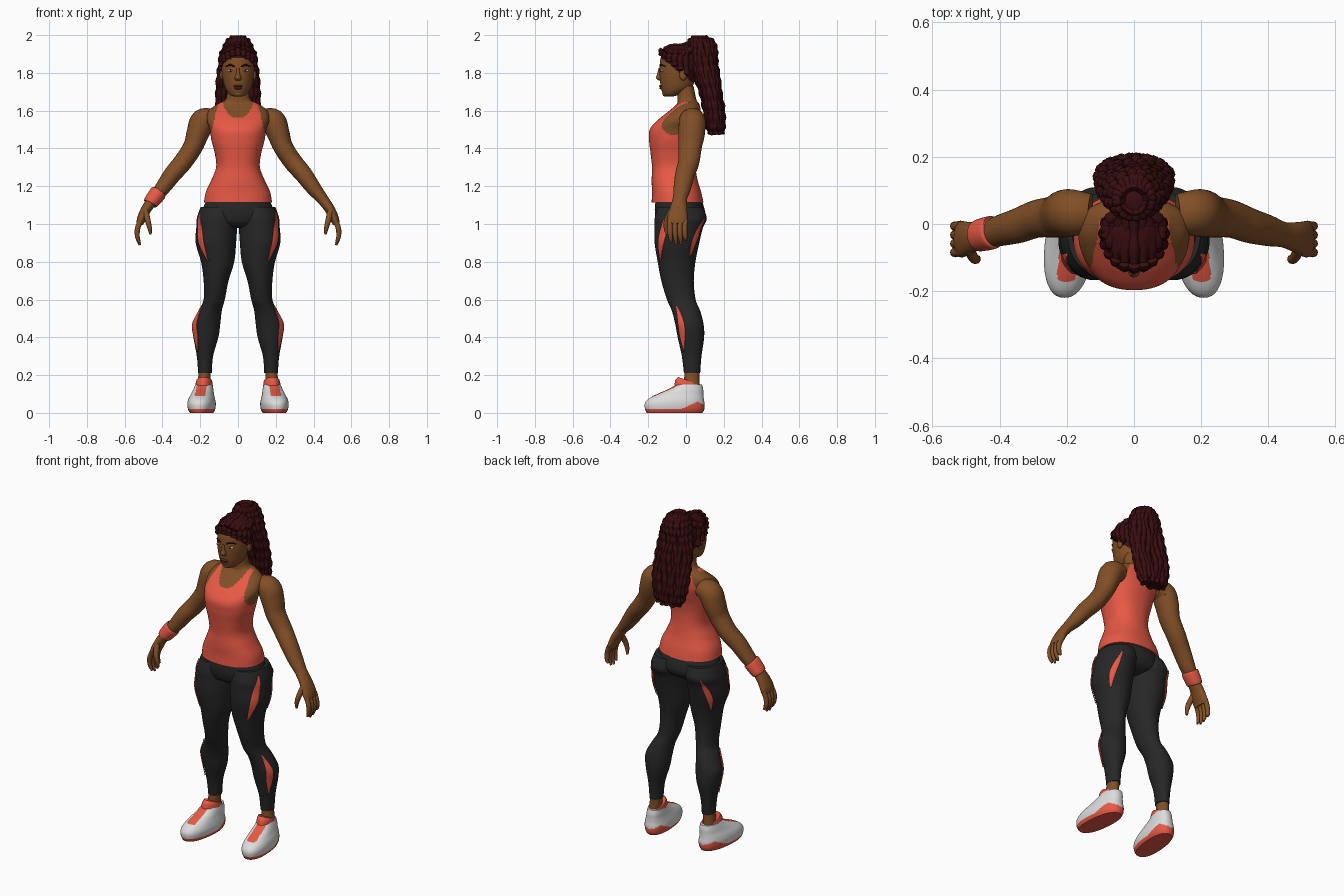
import bpy, bmesh, math, random
from mathutils import Vector

if "Cube" in bpy.data.objects:
    bpy.data.objects.remove(bpy.data.objects["Cube"])
random.seed(4)


def material(name, r, g, b):
    m = bpy.data.materials.new(name)
    m.use_nodes = True
    m.diffuse_color = (r, g, b, 1)
    m.node_tree.nodes["Principled BSDF"].inputs["Base Color"].default_value = (r, g, b, 1)
    m.node_tree.nodes["Principled BSDF"].inputs["Roughness"].default_value = 0.8
    return m


skin = material("brown skin", .22, .078, .02)
hair = material("dark red hair", .04, .004, .005)
coral = material("coral cloth", .8, .1, .06)
black = material("black leggings", .02, .02, .021)
white = material("white shoe", .72, .72, .73)
lip = material("dark lips", .13, .035, .014)


def finish(name, bm, mats, rule=None):
    bmesh.ops.recalc_face_normals(bm, faces=bm.faces)
    for f in bm.faces:
        f.material_index = rule(f.calc_center_median()) if rule else 0
    me = bpy.data.meshes.new(name)
    bm.to_mesh(me)
    bm.free()
    for m in mats:
        me.materials.append(m)
    ob = bpy.data.objects.new(name, me)
    bpy.context.collection.objects.link(ob)
    bpy.ops.object.select_all(action='DESELECT')
    ob.select_set(True)
    bpy.context.view_layer.objects.active = ob
    bpy.ops.object.shade_smooth_by_angle(angle=math.radians(50))
    return ob


def smooth(keys, n):
    """Catmull-Rom through the key rings (x, y, z, radius a, radius b)."""
    k = [keys[0]] + list(keys) + [keys[-1]]
    out = []
    for i in range(1, len(k) - 2):
        for j in range(n):
            t = j / n
            out.append([.5 * (2 * b + (c - a) * t + (2 * a - 5 * b + 4 * c - d) * t * t
                              + (3 * b - a - 3 * c + d) * t ** 3)
                        for a, b, c, d in zip(*k[i - 1:i + 3])])
    return out + [list(keys[-1])]


def ring_point(r, t, p=2, grow=0, u=Vector((1, 0, 0)), v=Vector((0, 1, 0))):
    c, s = math.cos(t), math.sin(t)
    c = math.copysign(abs(c) ** (2 / p), c)
    s = math.copysign(abs(s) ** (2 / p), s)
    return Vector(r[:3]) + u * (r[3] + grow) * c + v * (r[4] + grow) * s


def loft(name, keys, mats, side=1, sides=32, n=4, p=2, rule=None, along=False):
    """Skin rings together; level rings, or square to the path if along."""
    rings = smooth(keys, n) if n > 1 else keys
    bm, rows = bmesh.new(), []
    for i, r in enumerate(rings):
        frame = {}
        if along:
            d = Vector(rings[min(i + 1, len(rings) - 1)][:3]) - Vector(rings[max(i - 1, 0)][:3])
            ref = Vector((0, 1, 0)) if abs(d.normalized().y) < .9 else Vector((0, 0, 1))
            u = d.cross(ref).normalized()
            frame = dict(u=u, v=d.cross(u).normalized())
        row = []
        for j in range(sides):
            q = ring_point(r, math.tau * j / sides, p, **frame)
            row.append(bm.verts.new((q.x * side, q.y, q.z)))
        rows.append(row)
    for a, b in zip(rows, rows[1:]):
        for j in range(sides):
            bm.faces.new((a[j], a[j - 1], b[j - 1], b[j]))
    bm.faces.new(rows[0])
    bm.faces.new(rows[-1])
    return finish(name, bm, mats, rule)


def blob(name, loc, size, mat):
    bm = bmesh.new()
    bmesh.ops.create_uvsphere(bm, u_segments=16, v_segments=10, radius=1)
    bmesh.ops.scale(bm, vec=size, verts=bm.verts)
    bmesh.ops.translate(bm, vec=loc, verts=bm.verts)
    return finish(name, bm, [mat])


def stripe(name, keys, side, z0, z1, a0, a1, width):
    """Thin tapered cloth strip lying on a leg, angles in degrees from outward."""
    rings = [r for r in smooth(keys, 8) if z0 <= r[2] <= z1]
    bm, rows = bmesh.new(), []
    for r in rings:
        t = (r[2] - z0) / (z1 - z0)
        w = width * (.1 + max(0, math.sin(math.pi * t)))
        row = []
        for j in range(-3, 4):
            q = ring_point(r, math.radians(a0 + (a1 - a0) * t + w * j / 3), grow=.004)
            row.append(bm.verts.new((q.x * side, q.y, q.z)))
        rows.append(row)
    for a, b in zip(rows, rows[1:]):
        for j in range(6):
            bm.faces.new((a[j], a[j + 1], b[j + 1], b[j]))
    ob = finish(name, bm, [coral])
    mod = ob.modifiers.new("thickness", 'SOLIDIFY')
    mod.thickness = .004
    mod.offset = 0


# Torso with tank top; bare shoulders and neck
def tank_rule(c):
    x, z = abs(c.x), c.z
    if z < 1.46:
        return 1
    arm = .148 - (.25 if c.y < .01 else .42) * (z - 1.46)
    scoop = .1 if c.y < .01 else .05
    neck = (x / .08) ** 2 + ((z - 1.66) / scoop) ** 2 < 1
    return 0 if z > 1.65 or x > arm or neck else 1


torso = [(0, -.045, 1.115, .18, .137), (0, -.05, 1.17, .17, .13), (0, -.06, 1.23, .142, .122),
         (0, -.065, 1.3, .116, .115), (0, -.07, 1.37, .122, .117), (0, -.07, 1.44, .14, .125),
         (0, -.06, 1.5, .15, .132), (0, -.035, 1.55, .165, .115), (0, -.005, 1.6, .155, .083),
         (0, .01, 1.635, .11, .06), (0, .005, 1.66, .066, .05), (0, -.005, 1.73, .055, .045)]
loft("torso_and_tank_top", torso, [skin, coral], sides=96, n=8, p=2.3, rule=tank_rule)

# Hips
hips = [(0, -.04, 1.15, .155, .115), (0, -.035, 1.09, .183, .13), (0, -.03, 1.04, .2, .132),
        (0, -.035, 1.0, .17, .11), (0, -.04, .98, .09, .06)]
loft("hips", hips, [black], sides=48)

leg = [(.1, -.03, 1.09, .098, .12), (.112, -.028, 1.03, .106, .138), (.113, -.038, .98, .108, .128),
       (.117, -.048, .9, .107, .118), (.108, -.05, .8, .088, .1), (.116, -.045, .7, .066, .086),
       (.126, -.025, .6, .056, .076), (.148, 0, .54, .062, .075), (.168, .018, .47, .074, .075),
       (.17, .026, .4, .066, .07), (.175, .03, .3, .043, .052), (.175, .032, .21, .036, .043)]
ankle = [(.176, .032, .23, .031, .038), (.18, .03, .16, .034, .042), (.185, .03, .1, .04, .05)]
shoe = [(.19, -.06, 0, .06, .148), (.19, -.06, .02, .07, .157), (.19, -.06, .05, .073, .158),
        (.19, -.052, .075, .068, .146), (.188, -.03, .1, .059, .122), (.186, -.002, .125, .052, .093),
        (.184, .017, .15, .045, .068)]
collar = [(.184, .012, .12, .047, .077), (.183, .012, .15, .045, .068), (.182, .015, .17, .041, .056)]
arm = [(.13, .03, 1.56, .05, .06), (.185, .033, 1.545, .066, .07), (.213, .03, 1.48, .06, .07),
       (.238, .022, 1.41, .052, .062), (.29, .015, 1.33, .05, .056), (.345, -.005, 1.265, .047, .052),
       (.4, -.02, 1.19, .04, .046), (.445, -.032, 1.135, .031, .038), (.485, -.04, 1.08, .027, .046),
       (.51, -.045, 1.03, .024, .054), (.52, -.045, 1.0, .018, .052)]
thumb = [(.49, -.075, 1.07, .016, .018), (.478, -.1, 1.02, .015, .016),
         (.468, -.105, .98, .012, .013), (.463, -.1, .945, .006, .007)]


def shoe_rule(c):
    x = abs(c.x) - .19
    if c.z < .018 or (c.z < .06 - .5 * abs(c.y - .06) and c.y > -.05):
        return 1
    return 1 if abs(x) < .027 and c.y < -.03 and c.z > .09 else 0


for s, tag in ((1, "left_"), (-1, "right_")):
    # Legs, stripes and shoes
    loft(tag + "leg", leg, [black], s, 48, 5)
    stripe(tag + "front_thigh_stripe", leg, s, .8, 1.07, -55, -27, 10)
    stripe(tag + "back_thigh_stripe", leg, s, .82, 1.03, 40, 62, 8)
    stripe(tag + "calf_stripe", leg, s, .32, .57, -42, -30, 14)
    loft(tag + "ankle", ankle, [skin], s)
    ob = loft(tag + "shoe", shoe, [white, coral], s, 64, 5, 2.3, shoe_rule)
    ob2 = loft(tag + "shoe_collar", collar, [coral], s)
    for o in (ob, ob2):
        for v in o.data.vertices:
            v.co.x -= s * .09 * (v.co.y + .03)
            if o is ob2 and v.co.z > .14:
                v.co.z -= .35 * (v.co.y - .015)
    # Arms and hands
    loft(tag + "arm", arm, [skin], s, 28, 5, along=True)
    loft(tag + "thumb", thumb, [skin], s, 12, along=True)
    for i in range(4):
        y, tip = -.082 + .026 * i, (.9, .888, .893, .915)[i]
        finger = [(.515, y, 1.02, .014, .014), (.532, y - .003, .975, .014, .014),
                  (.532, y, .93, .012, .012), (.52, y + .003, tip, .006, .006)]
        loft(tag + "finger_%d" % i, finger, [skin], s, 12, along=True)
    # Face details
    blob(tag + "eye", (s * .04, -.125, 1.812), (.016, .01, .007), white)
    blob(tag + "iris", (s * .04, -.132, 1.812), (.006, .004, .006), hair)
    blob(tag + "ear", (s * .087, -.015, 1.79), (.01, .02, .03), skin)
    brow = [(.018, -.139, 1.834, .003, .003), (.042, -.131, 1.842, .005, .005),
            (.065, -.109, 1.834, .002, .002)]
    loft(tag + "eyebrow", brow, [hair], s, 8, along=True)

# Wristband on the right arm
band = [(.418, -.024, 1.17, .04, .046), (.425, -.026, 1.161, .045, .05),
        (.46, -.034, 1.117, .04, .048), (.467, -.036, 1.107, .034, .043)]
loft("wristband", band, [coral], -1, along=True)

# Head, with scalp above the hairline
head = [(0, -.09, 1.675, .022, .02), (0, -.076, 1.686, .046, .045), (0, -.054, 1.715, .066, .078),
        (0, -.047, 1.75, .077, .09), (0, -.044, 1.79, .084, .096), (0, -.035, 1.83, .088, .105),
        (0, -.03, 1.88, .088, .104), (0, -.025, 1.92, .074, .086), (0, -.02, 1.945, .04, .05)]
loft("head", head, [skin, hair], sides=64, n=6,
     rule=lambda c: int(c.z > 1.8 - .8 * (c.y + .03)))
nose = [(0, -.137, 1.825, .008, .008), (0, -.141, 1.795, .01, .012),
        (0, -.14, 1.772, .018, .019), (0, -.134, 1.76, .012, .01)]
loft("nose", nose, [skin], sides=16)
blob("upper_lip", (0, -.13, 1.73, ), (.025, .013, .007), lip)
blob("lower_lip", (0, -.128, 1.719), (.022, .013, .007), lip)
blob("chin", (0, -.107, 1.69), (.025, .019, .016), skin)


# Braided rows drawn back over the scalp
def braid(name, pts, size, beat=1.5):
    keys = []
    for i, q in enumerate(pts):
        w = size * (1 + .22 * math.sin(i * beat)) * (.5 if i in (0, len(pts) - 1) else 1)
        keys.append((q[0], q[1], q[2], w, w))
    loft(name, keys, [hair], sides=8, n=1, along=True)


for k in range(-6, 7):
    sn, cs = math.sin(k * .32), math.cos(k * .32)
    y = -.03 - .1 * cs
    path = [(.088 * sn, y, 1.812 - .8 * (y + .03)),
            (.086 * sn, -.03 - .085 * cs, 1.925 - .035 * abs(sn)),
            (.068 * sn, .02, 1.95 - .03 * abs(sn)), (.02 * sn, .07, 1.96)]
    braid("scalp_braid_%d" % (k + 6), smooth(path, 7), .016)

# Ponytail core and hanging braids
tail = [(0, .07, 1.985, .025, .025), (0, .08, 1.965, .05, .055), (0, .088, 1.92, .07, .064),
        (0, .095, 1.86, .085, .058), (0, .11, 1.78, .097, .054), (0, .132, 1.69, .102, .044),
        (0, .148, 1.6, .1, .042), (0, .156, 1.52, .082, .036), (0, .16, 1.475, .06, .024)]
loft("ponytail_core", tail, [hair], n=4)
rows = smooth(tail, 7)
for k in range(22):
    a, ph = math.tau * k / 22, random.uniform(0, 6)
    end = len(rows) - random.randint(0, 5)
    pts = [ring_point(r, a + .1 * math.sin(i * .3 + ph), grow=.004)
           for i, r in enumerate(rows[:end])]
    braid("ponytail_braid_%d" % k, pts, .0145, 1.3)
